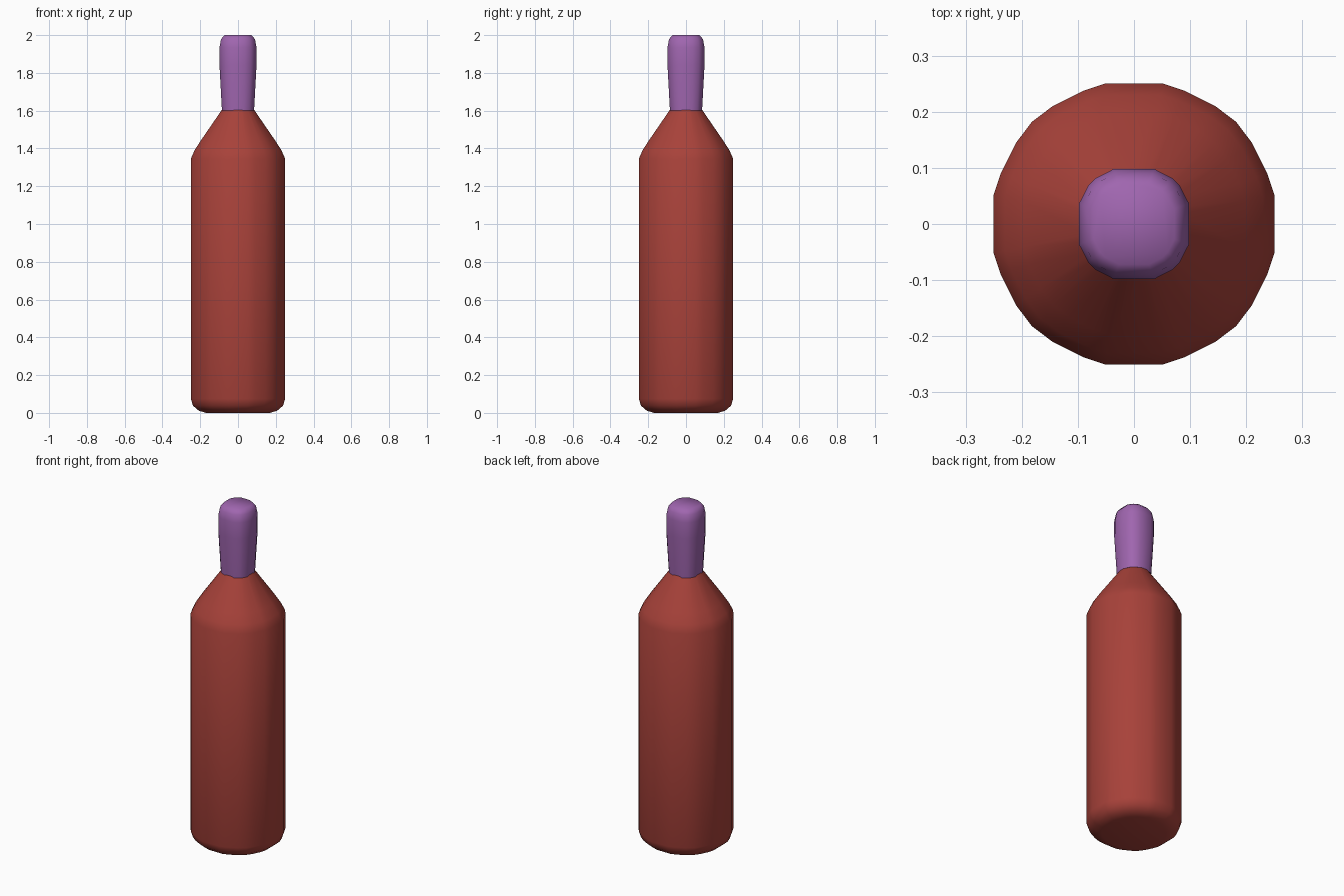
import bpy, bmesh, math

cube = bpy.data.objects.get("Cube")
if cube:
    bpy.data.objects.remove(cube, do_unlink=True)


def material(name, rgb):
    m = bpy.data.materials.new(name)
    m.use_nodes = True
    m.diffuse_color = (*rgb, 1)
    m.node_tree.nodes["Principled BSDF"].inputs["Base Color"].default_value = (*rgb, 1)
    return m


def full_plan(quadrant):
    """Repeat a quarter outline around the axis, as unit-size points."""
    pts = []
    for k in range(4):
        c, s = round(math.cos(k * math.pi / 2)), round(math.sin(k * math.pi / 2))
        pts += [(x * c - y * s, x * s + y * c) for x, y in quadrant]
    return pts


def loft(name, plan, profile, mat):
    """Stack scaled copies of the plan along z and skin them; profile is (radius, z)."""
    bm = bmesh.new()
    rings = [[bm.verts.new((x * r, y * r, z)) for x, y in plan] for r, z in profile]
    n = len(plan)
    for low, high in zip(rings, rings[1:]):
        for i in range(n):
            j = (i + 1) % n
            bm.faces.new((low[i], low[j], high[j], high[i]))
    bm.faces.new(rings[0][::-1])
    bm.faces.new(rings[-1])
    me = bpy.data.meshes.new(name)
    bm.to_mesh(me)
    bm.free()
    me.materials.append(mat)
    ob = bpy.data.objects.new(name, me)
    bpy.context.collection.objects.link(ob)
    bpy.ops.object.select_all(action="DESELECT")
    ob.select_set(True)
    bpy.context.view_layer.objects.active = ob
    bpy.ops.object.shade_smooth_by_angle(angle=math.radians(50))
    return ob


red = material("bottle red", (0.39, 0.054, 0.042))
purple = material("cap purple", (0.35, 0.132, 0.43))

# Rounded-square outlines with a flat on each side
body_plan = full_plan([(1, -0.21), (1, 0.21), (0.95, 0.36), (0.84, 0.58),
                       (0.728, 0.728), (0.58, 0.84), (0.36, 0.95)])
neck_plan = full_plan([(1, -0.37), (1, 0.37), (0.83, 0.70), (0.70, 0.83)])

# Bottle: rounded foot, straight wall, curved shoulder, cone up to the neck
loft("bottle_body", body_plan,
     [(0.17, 0.0), (0.208, 0.012), (0.238, 0.038), (0.25, 0.075), (0.25, 1.345),
      (0.23, 1.39), (0.198, 1.44), (0.085, 1.605)], red)

# Foil wrapped neck, flaring slightly to a rounded top
loft("neck_wrap", neck_plan,
     [(0.085, 1.6), (0.098, 1.84), (0.098, 1.935), (0.09, 1.978), (0.072, 2.0)], purple)
